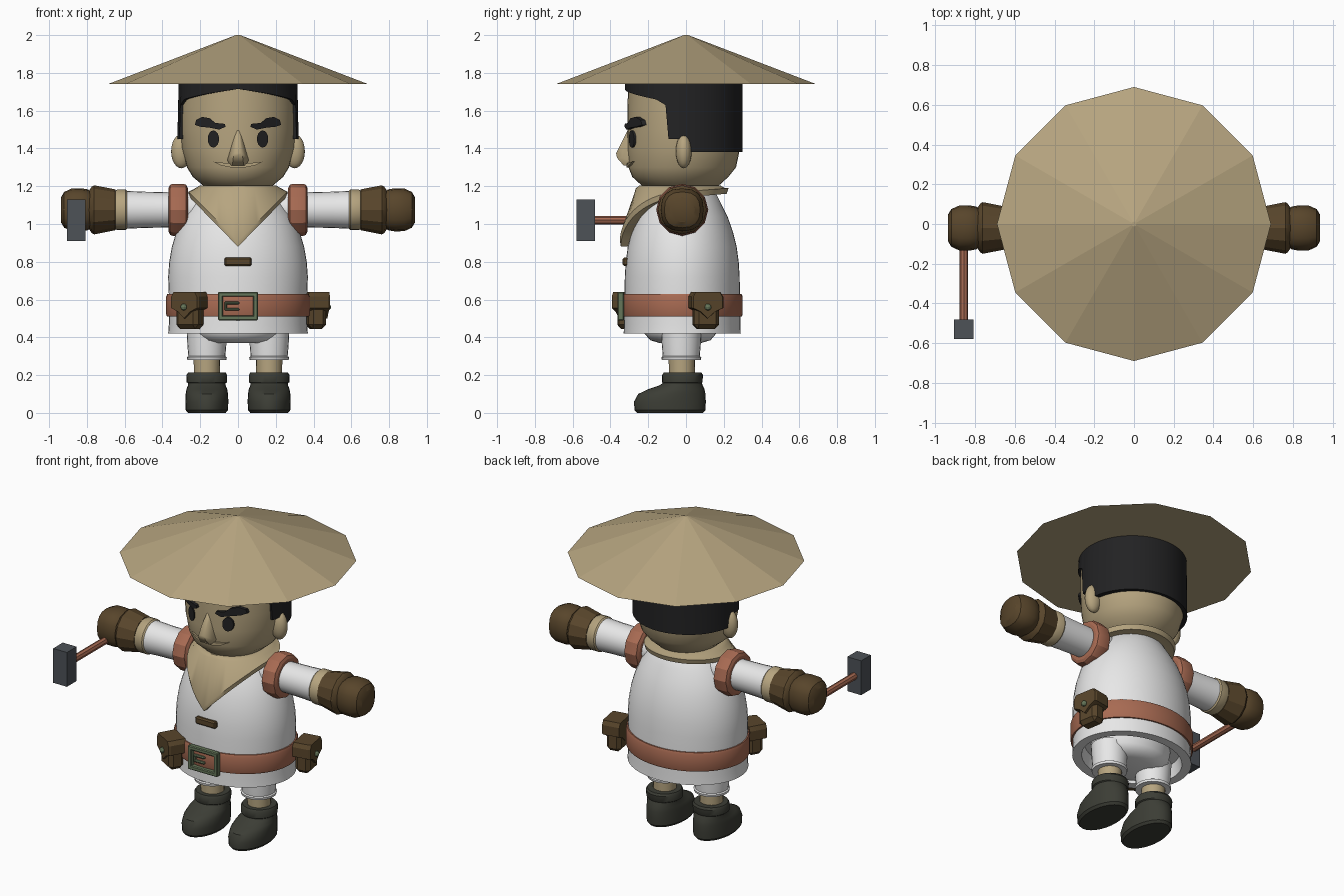
import bpy, bmesh, math
from mathutils import Matrix, Vector

if "Cube" in bpy.data.objects:
    bpy.data.objects.remove(bpy.data.objects["Cube"])


def material(name, rgb):
    m = bpy.data.materials.new(name)
    m.diffuse_color = (*rgb, 1)
    m.use_nodes = True
    m.node_tree.nodes["Principled BSDF"].inputs["Base Color"].default_value = m.diffuse_color
    return m


TAN = material("tan", (.47, .375, .215))
WHITE = material("white cloth", (.8, .8, .8))
LEATHER = material("red leather", (.39, .145, .085))
BROWN = material("dark brown", (.098, .06, .024))
BOOT = material("boot charcoal", (.045, .047, .036))
BLACK = material("black hair", (.016, .016, .017))
GREEN = material("green metal", (.13, .18, .10))
STEEL = material("steel", (.075, .085, .097))


def finish(name, bm, mat, angle=35):
    bmesh.ops.recalc_face_normals(bm, faces=bm.faces)
    me = bpy.data.meshes.new(name)
    bm.to_mesh(me)
    bm.free()
    ob = bpy.data.objects.new(name, me)
    bpy.context.collection.objects.link(ob)
    me.materials.append(mat)
    if angle:
        bpy.ops.object.select_all(action='DESELECT')
        ob.select_set(True)
        bpy.context.view_layer.objects.active = ob
        bpy.ops.object.shade_smooth_by_angle(angle=math.radians(angle))
    return ob


def skin_rings(bm, rings, caps=True):
    loops = [[bm.verts.new(p) for p in r] for r in rings]
    n = len(loops[0])
    for a, b in zip(loops, loops[1:]):
        for i in range(n):
            j = (i + 1) % n
            bm.faces.new((a[i], a[j], b[j], b[i]))
    if caps:
        bm.faces.new(loops[0])
        bm.faces.new(loops[-1])


def lathe(name, rows, mat, n=32, axis='z', at=(0, 0), side=1, power=1, angle=35):
    """rows: (height, radius u, radius v, offset v); at: centre in the u, v plane"""
    rings = []
    for row in rows:
        h, ru = row[:2]
        rv = row[2] if len(row) > 2 else ru
        off = row[3] if len(row) > 3 else 0
        ring = []
        for i in range(n):
            t = 2 * math.pi * i / n
            c, s = math.cos(t), math.sin(t)
            u = at[0] + ru * math.copysign(abs(c) ** power, c)
            v = at[1] + off + rv * math.copysign(abs(s) ** power, s)
            ring.append((u, v, h) if axis == 'z' else (side * h, u, v))
        rings.append(ring)
    bm = bmesh.new()
    skin_rings(bm, rings)
    return finish(name, bm, mat, angle)


def add_box(bm, c, size):
    bmesh.ops.create_cube(bm, size=1, matrix=Matrix.Translation(c) @ Matrix.Diagonal((*size, 1)))


def boxes(name, parts, mat, bevel=0.008):
    bm = bmesh.new()
    for c, size in parts:
        add_box(bm, c, size)
    if bevel:
        bmesh.ops.bevel(bm, geom=bm.edges[:], offset=bevel, segments=1, affect='EDGES')
    return finish(name, bm, mat, 0)


def sphere(name, c, r, mat):
    bm = bmesh.new()
    bmesh.ops.create_uvsphere(bm, u_segments=20, v_segments=12, radius=1,
                              matrix=Matrix.Translation(c) @ Matrix.Diagonal((*r, 1)))
    return finish(name, bm, mat, 60)


# Hat
lathe("straw_hat", [(1.74, .69), (1.995, .025), (2.0, .012)], TAN, 12, angle=0)

# Head
HEAD = [(1.17, .12, .11, -.02), (1.2, .18, .2, -.03), (1.25, .24, .255, -.03), (1.3, .27, .285, -.02),
        (1.4, .298, .298, -.012), (1.5, .307, .3, -.01), (1.62, .307, .3, -.01), (1.76, .3, .295, -.01)]
lathe("head", HEAD, TAN, 40, angle=60)


def face_y(x, z):
    """front surface of the head"""
    for a, b in zip(HEAD, HEAD[1:]):
        if z <= b[0]:
            k = (z - a[0]) / (b[0] - a[0])
            rx, ry, cy = (a[i] + k * (b[i] - a[i]) for i in (1, 2, 3))
            return cy - ry * math.sqrt(max(0, 1 - (x / rx) ** 2))


def face_plate(name, pts, mat, thick):
    bm = bmesh.new()
    skin_rings(bm, [[(x, face_y(x, z) + d, z) for x, z in pts] for d in (.02, -thick)])
    finish(name, bm, mat, 30)


# Face details
BROW = [(.065, 1.515), (.07, 1.53), (.12, 1.535), (.15, 1.56), (.19, 1.567), (.222, 1.55),
        (.228, 1.525), (.2, 1.515), (.15, 1.51), (.1, 1.5)]
for s, label in ((-1, "left"), (1, "right")):
    face_plate(label + "_eyebrow", [(s * x, z) for x, z in BROW], BLACK, .022)
    face_plate(label + "_eye", [(s * .13 + .03 * math.cos(i * math.pi / 8), 1.45 + .045 * math.sin(i * math.pi / 8))
                                for i in range(16)], BLACK, .009)
    sphere(label + "_ear", (s * .3, -.012, 1.385), (.054, .042, .09), TAN)
face_plate("smile", [(-.13, 1.33), (-.06, 1.322), (0, 1.32), (.06, 1.322), (.13, 1.33),
                     (.09, 1.31), (.04, 1.3), (-.04, 1.3), (-.09, 1.31)], TAN, .012)
bm = bmesh.new()
for x, y, z in ((0, -.3, 1.515), (.018, -.34, 1.43), (.02, -.37, 1.375), (.025, -.365, 1.35), (.045, -.335, 1.35),
                (.06, -.29, 1.335), (.03, -.33, 1.31), (.05, -.27, 1.31), (.02, -.27, 1.5)):
    for s in (-1, 1):
        bm.verts.new((s * x, y, z))
bmesh.ops.remove_doubles(bm, verts=bm.verts, dist=.0001)
bmesh.ops.convex_hull(bm, input=bm.verts)
finish("nose", bm, TAN, 50)

# Hair cap with a stepped lower edge
EDGE = [(0, 1.715), (30, 1.69), (62, 1.66), (72, 1.63), (75, 1.45), (90, 1.45), (93, 1.38), (180, 1.38)]


def hairline(deg):
    d = min(deg, 360 - deg)
    for (a, za), (b, zb) in zip(EDGE, EDGE[1:]):
        if d <= b:
            return za + (zb - za) * (d - a) / (b - a)


def hair_ring(rx, ry, top=None):
    return [(rx * math.sin(math.radians(d)), -.012 - ry * math.cos(math.radians(d)), top or hairline(d))
            for d in range(0, 360, 3)]


bm = bmesh.new()
skin_rings(bm, [hair_ring(.285, .28), hair_ring(.321, .312), hair_ring(.314, .312, 1.76)])
finish("hair", bm, BLACK)

# Tunic with hollow hem, and hips
lathe("tunic", [(.5, .3, .24), (.42, .315, .255), (.42, .37, .31), (.47, .366, .308), (.62, .366, .306),
                (.72, .37, .304), (.8, .364, .299), (.88, .35, .288), (.96, .326, .268), (1.04, .292, .24),
                (1.1, .25, .21), (1.16, .2, .18), (1.2, .15, .14)], WHITE, 48, at=(0, -.02), angle=40)
lathe("hips", [(.37, .15, .11), (.385, .2, .16), (.42, .235, .19), (.5, .25, .2)], WHITE, at=(0, -.03))
boxes("tunic_toggle", [((0, -.32, .80), (.145, .03, .045))], BROWN)


# Scarf: collar ring that drops to a point in front
def scarf_ring(rx, front, back, drop=None, z0=1.2):
    ring = []
    for i in range(64):
        t = 2 * math.pi * i / 64
        c, s = math.cos(t), math.sin(t)
        z = z0 if drop is None else (drop + (1.14 - .88) * abs(s) if c > 0 else drop + .26 - .02 * c)
        ring.append((rx * s, -.02 - (front if c > 0 else back) * c, z))
    return ring


bm = bmesh.new()
skin_rings(bm, [scarf_ring(.15, .14, .14), scarf_ring(.2, .225, .2, z0=1.205), scarf_ring(.225, .245, .225, z0=1.19),
                scarf_ring(.262, .33, .245, .91), scarf_ring(.255, .325, .235, .88),
                scarf_ring(.2, .27, .18, .88)])
finish("scarf", bm, TAN, 40)

# Belt and buckle
lathe("belt", [(.51, .355, .3), (.51, .376, .316), (.52, .38, .32), (.615, .38, .32),
               (.63, .374, .314), (.63, .355, .3)], LEATHER, 48, at=(0, -.02))
boxes("buckle", [((0, -.345, z), (.21, .035, .026)) for z in (.502, .628)]
      + [((x, -.345, .565), (.026, .035, .15)) for x in (-.092, .092)]
      + [((-.03, -.345, z), (.075, .02, .014)) for z in (.548, .582)]
      + [((-.065, -.345, .565), (.014, .02, .048))], GREEN, .005)


# Belt pouches: body, pointed flap and stud, facing outward
def pouch(label, pos, deg):
    place = Matrix.Translation(pos) @ Matrix.Rotation(math.radians(deg), 4, 'Z')
    body = bmesh.new()
    add_box(body, (0, 0, -.035), (.135, .095, .13))
    bmesh.ops.bevel(body, geom=body.edges[:], offset=.022, segments=1, affect='EDGES')
    flap = bmesh.new()
    shape = [(-.07, .095), (.07, .095), (.085, .07), (.085, .01), (.04, -.01), (0, -.045), (-.04, -.01), (-.085, .01),
             (-.085, .07)]
    skin_rings(flap, [[(x * k, y, z) for x, z in shape] for y, k in ((.05, 1), (-.05, 1), (-.062, .92))])
    stud = bmesh.new()
    bmesh.ops.create_uvsphere(stud, u_segments=10, v_segments=6, radius=.018,
                              matrix=Matrix.Translation((0, -.064, .015)))
    for part, bm, mat in (("pouch", body, BROWN), ("pouch_flap", flap, BROWN), ("pouch_stud", stud, GREEN)):
        bm.transform(place)
        finish(label + "_" + part, bm, mat, 25)


pouch("front", (-.255, -.30, .545), -30)
pouch("side", (.412, .105, .545), 100)

# Limbs, both sides
ARM = (-.02, 1.075)
for s, label in ((-1, "left"), (1, "right")):
    def arm(part, rows, mat, n=24, power=1, angle=35):
        lathe(label + "_" + part, rows, mat, n, 'x', ARM, s, power, angle)
    arm("shoulder_band", [(.265, .115), (.275, .133), (.29, .138), (.345, .138), (.36, .132), (.368, .115)],
        LEATHER, 12, angle=25)
    arm("sleeve", [(.2, .09), (.37, .093), (.5, .096), (.59, .1), (.6, .09)], WHITE)
    arm("wrist_wrap", [(.585, .08), (.587, .1), (.595, .107), (.64, .107), (.655, .1)], TAN)
    arm("glove_cuff", [(.645, .09), (.65, .108), (.7, .118), (.762, .13), (.775, .122), (.79, .1)], BROWN, 12, angle=25)
    arm("fist", [(.77, .09), (.795, .108), (.83, .114), (.88, .113), (.92, .095), (.938, .065)], BROWN, 16, .8, 30)

    x = s * .165
    lathe(label + "_trouser_leg", [(.28, .09), (.28, .103), (.295, .106), (.3, .098), (.36, .103), (.45, .108)],
          WHITE, 24, at=(x, -.025))
    lathe(label + "_shin", [(.18, .068), (.3, .07)], TAN, 20, at=(x, -.022))
    lathe(label + "_boot", [(0, .1, .175, -.085), (.015, .112, .188, -.085), (.06, .114, .19, -.085),
                            (.1, .112, .178, -.075), (.125, .108, .15, -.052), (.145, .1, .115, -.026),
                            (.157, .1, .104, -.02), (.162, .107, .107, -.02), (.2, .108, .108, -.018),
                            (.213, .1, .1, -.018)], BOOT, 28, at=(x, 0))

# Hammer
bm = bmesh.new()
bmesh.ops.create_cone(bm, cap_ends=True, segments=8, radius1=.022, radius2=.022, depth=.42,
                      matrix=Matrix.Translation((-.857, -.29, 1.02)) @ Matrix.Rotation(math.pi / 2, 4, 'X'))
finish("hammer_handle", bm, LEATHER, 30)
boxes("hammer_head", [((-.857, -.53, 1.02), (.098, .098, .22))], STEEL, 0)
